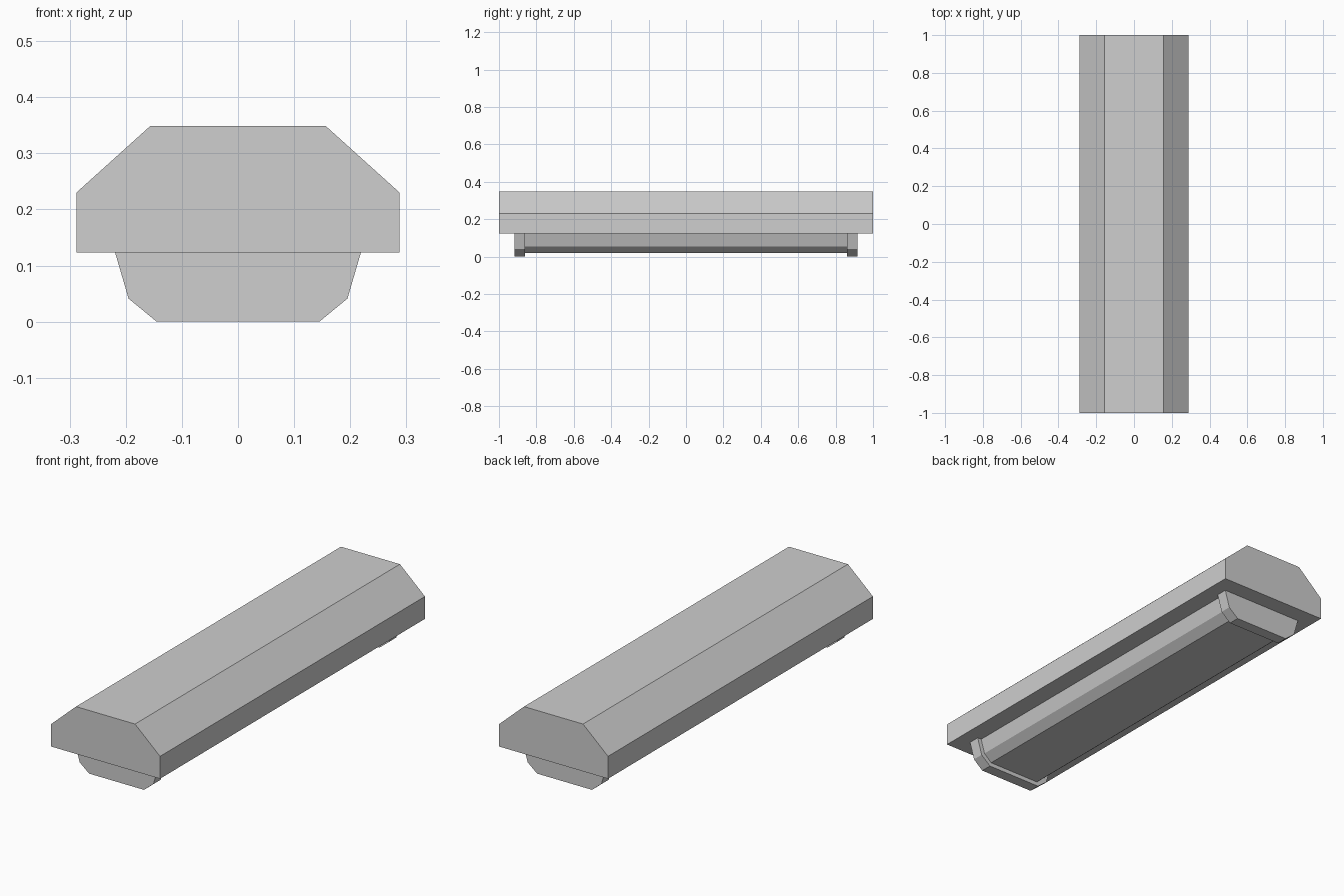
import bpy
import bmesh

cube = bpy.data.objects.get("Cube")
if cube:
    bpy.data.objects.remove(cube, do_unlink=True)

grey = bpy.data.materials.new("light_grey")
grey.use_nodes = True
colour = (0.62, 0.62, 0.62, 1)
grey.diffuse_color = colour
grey.node_tree.nodes["Principled BSDF"].inputs["Base Color"].default_value = colour


def prism(name, half_profile, y0, y1):
    """Mirror a half profile (x, z) listed bottom to top and extrude it along y."""
    outline = half_profile + [(-x, z) for x, z in reversed(half_profile)]
    bm = bmesh.new()
    face = bm.faces.new([bm.verts.new((x, y0, z)) for x, z in outline])
    extruded = bmesh.ops.extrude_face_region(bm, geom=[face], use_keep_orig=True)
    verts = [v for v in extruded["geom"] if isinstance(v, bmesh.types.BMVert)]
    bmesh.ops.translate(bm, verts=verts, vec=(0, y1 - y0, 0))
    bmesh.ops.recalc_face_normals(bm, faces=bm.faces)
    mesh = bpy.data.meshes.new(name)
    bm.to_mesh(mesh)
    bm.free()
    mesh.materials.append(grey)
    obj = bpy.data.objects.new(name, mesh)
    bpy.context.collection.objects.link(obj)
    return obj


BASE = 0.123   # underside of the housing

# Long housing with chamfered top edges
prism("housing", [(0.288, BASE), (0.288, 0.23), (0.156, 0.349)], -1, 1)

# Recessed diffuser slung below the housing
prism("diffuser", [(0.138, 0.02), (0.178, 0.055), (0.198, BASE)], -0.862, 0.862)

# End caps holding the diffuser
cap = [(0.145, 0), (0.195, 0.041), (0.219, BASE)]
prism("front_end_cap", cap, -0.917, -0.862)
prism("back_end_cap", cap, 0.862, 0.917)
